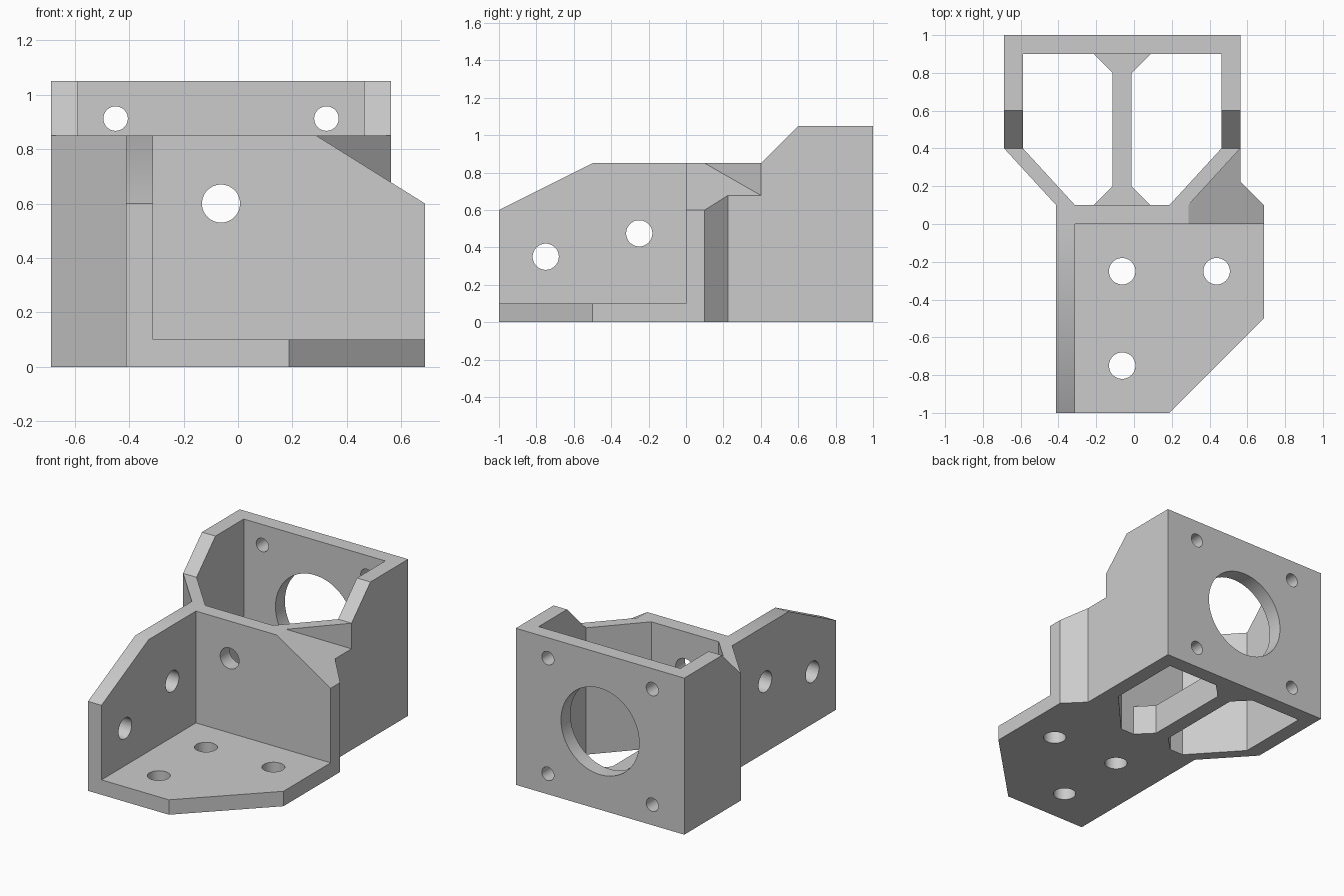
import bpy, bmesh
from math import cos, sin, tau, radians
from mathutils import Vector

cube = bpy.data.objects.get("Cube")
if cube:
    bpy.data.objects.remove(cube, do_unlink=True)

grey = bpy.data.materials.new("plain_grey")
grey.use_nodes = True
COLOUR = (0.6, 0.6, 0.6, 1)
grey.diffuse_color = COLOUR
grey.node_tree.nodes["Principled BSDF"].inputs["Base Color"].default_value = COLOUR

# Where each profile's two coordinates and its extrusion depth go
AXES = {"x": lambda u, v, d: (d, u, v),
        "y": lambda u, v, d: (u, d, v),
        "z": lambda u, v, d: (u, v, d)}


def prism(name, points, axis, low, high, cut=None):
    """Extrude a 2D outline along an axis; cut = (point, normal) slices a side off."""
    place = AXES[axis]
    bm = bmesh.new()
    base = bm.faces.new([bm.verts.new(place(u, v, low)) for u, v in points])
    moved = bmesh.ops.extrude_face_region(bm, geom=[base])["geom"]
    bmesh.ops.translate(bm, vec=Vector(place(0, 0, high - low)),
                        verts=[g for g in moved if isinstance(g, bmesh.types.BMVert)])
    if not any(base in e.link_faces and len(e.link_faces) > 1 for e in base.edges):
        bm.faces.new([v for v in base.verts])
    if cut:
        bmesh.ops.bisect_plane(bm, geom=bm.verts[:] + bm.edges[:] + bm.faces[:],
                               plane_co=cut[0], plane_no=cut[1], clear_outer=True)
        bmesh.ops.holes_fill(bm, edges=[e for e in bm.edges if e.is_boundary])
    bmesh.ops.recalc_face_normals(bm, faces=bm.faces[:])
    mesh = bpy.data.meshes.new(name)
    bm.to_mesh(mesh)
    bm.free()
    mesh.materials.append(grey)
    obj = bpy.data.objects.new(name, mesh)
    bpy.context.collection.objects.link(obj)
    return obj


def combine(target, tool, operation):
    """Apply an exact boolean and remove the tool."""
    mod = target.modifiers.new("join", "BOOLEAN")
    mod.operation, mod.solver, mod.object = operation, "EXACT", tool
    bpy.context.view_layer.update()
    graph = bpy.context.evaluated_depsgraph_get()
    result = bpy.data.meshes.new_from_object(target.evaluated_get(graph))
    target.modifiers.clear()
    target.data = result
    bpy.data.objects.remove(tool, do_unlink=True)


def drill(target, u, v, radius, axis, low, high, sides=48):
    ring = [(u + radius * cos(tau * i / sides), v + radius * sin(tau * i / sides))
            for i in range(sides)]
    combine(target, prism("drill", ring, axis, low, high), "DIFFERENCE")


def box(u0, u1, v0, v1):
    return [(u0, v0), (u1, v0), (u1, v1), (u0, v1)]


MID = -0.0625          # centre line of the rear cradle
LEFT, INNER, RIGHT = -0.4125, -0.3125, 0.6875

# Rear cradle: back plate, side walls and the two angled walls in one outline
bracket = prism("mounting_bracket", [
    (LEFT, 0.1), (-0.6875, 0.4), (-0.6875, 1), (0.5625, 1), (0.5625, 0.4),
    (0.2875, 0.1), (0.1875, 0.1), (0.4625, 0.4), (0.4625, 0.9),
    (-0.5875, 0.9), (-0.5875, 0.4), (INNER, 0.1)], "z", 0, 1.05)
step = prism("step_cutter", [(-0.2, 0.85), (0.4, 0.85), (0.6, 1.05), (0.7, 1.15),
                             (-0.2, 1.15)], "x", -1, 1)
combine(bracket, step, "DIFFERENCE")

# Upright cross wall with its solid corner and sloping shoulder
cross_wall = prism("cross_wall", [
    (LEFT, 0), (RIGHT, 0), (RIGHT, 0.1), (0.5625, 0.225), (0.5625, 0.4),
    (0.2875, 0.1), (LEFT, 0.1)], "z", 0, 0.85,
    cut=((0.2875, 0, 0.85), (0.25, 0, 0.4)))

# Front side wall, floor and the low rib under the cradle
side_wall = prism("side_wall", [(-1, 0), (0.1, 0), (0.1, 0.85), (-0.5, 0.85),
                                (-1, 0.6)], "x", LEFT, INNER)
floor = prism("floor", [(LEFT, -1), (0.1875, -1), (RIGHT, -0.5), (RIGHT, 0.05),
                        (LEFT, 0.05)], "z", 0, 0.1)
half_rib = [(0.15, 0.05), (0.15, 0.1), (0.05, 0.2), (0.05, 0.8), (0.15, 0.9), (0.15, 0.95)]
rib = prism("rib", [(MID + x, y) for x, y in half_rib]
            + [(MID - x, y) for x, y in reversed(half_rib)], "z", 0, 0.2)
for part in (cross_wall, side_wall, floor, rib):
    combine(bracket, part, "UNION")

# Back plate: large opening and four screw holes
drill(bracket, MID, 0.525, 0.29, "y", 0.85, 1.1, 72)
for dx in (-0.3875, 0.3875):
    for dz in (-0.3875, 0.3875):
        drill(bracket, MID + dx, 0.525 + dz, 0.045, "y", 0.85, 1.1)

# Screw holes in the cross wall, side wall and floor
drill(bracket, MID, 0.6, 0.07, "y", -0.1, 0.2)
for y, z in ((-0.75, 0.35), (-0.25, 0.475)):
    drill(bracket, y, z, 0.07, "x", -0.5, -0.2)
for x, y in ((MID, -0.25), (0.4375, -0.25), (MID, -0.75)):
    drill(bracket, x, y, 0.07, "z", -0.1, 0.2)

# Merge flat regions and tidy the shading
bm = bmesh.new()
bm.from_mesh(bracket.data)
bmesh.ops.remove_doubles(bm, verts=bm.verts[:], dist=0.0001)
bmesh.ops.dissolve_limit(bm, angle_limit=radians(0.5), verts=bm.verts[:], edges=bm.edges[:])
bmesh.ops.triangulate(bm, faces=[f for f in bm.faces if len(f.verts) > 4])
bm.to_mesh(bracket.data)
bm.free()
bpy.context.view_layer.objects.active = bracket
bracket.select_set(True)
bpy.ops.object.shade_smooth_by_angle(angle=radians(30))
